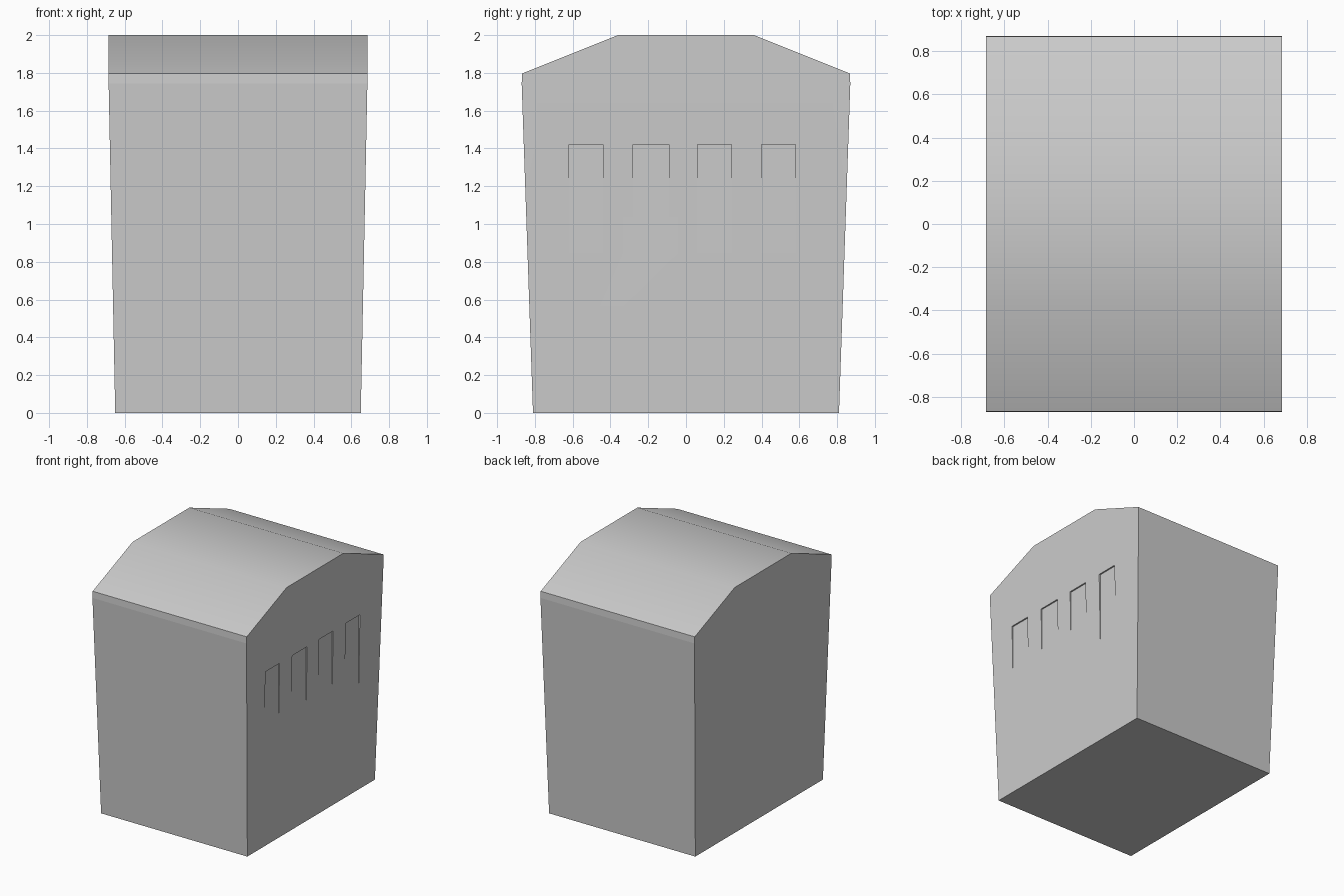
import bpy, bmesh

if "Cube" in bpy.data.objects:
    bpy.data.objects.remove(bpy.data.objects["Cube"])


def mesh_object(name, bm):
    bmesh.ops.recalc_face_normals(bm, faces=bm.faces)
    mesh = bpy.data.meshes.new(name)
    bm.to_mesh(mesh)
    bm.free()
    obj = bpy.data.objects.new(name, mesh)
    bpy.context.collection.objects.link(obj)
    return obj


# Tapered body with a faceted roof: (y, z, half width) around the end profile
half = [(0.81, 0, 0.65), (0.87, 1.745, 0.685), (0.867, 1.797, 0.685), (0.36, 2.0, 0.685)]
profile = half + [(-y, z, w) for y, z, w in reversed(half)]
bm = bmesh.new()
rings = [[bm.verts.new((s * w, y, z)) for y, z, w in profile] for s in (-1, 1)]
n = len(profile)
for i in range(n):
    j = (i + 1) % n
    bm.faces.new((rings[0][i], rings[0][j], rings[1][j], rings[1][i]))
# End walls: sloped wall below the eaves, upright gable above
for r in rings:
    bm.faces.new((r[0], r[1], r[n - 2], r[n - 1]))
    bm.faces.new(r[1:n - 1])
# Crease line under the eaves, front and back
for k in (1, n - 2):
    bm.edges.get((rings[0][k], rings[1][k])).smooth = False
body = mesh_object("body", bm)

# Four shallow upright slots that fade out down the right wall
bm = bmesh.new()
for y0, y1 in ((-0.62, -0.44), (-0.28, -0.09), (0.06, 0.24), (0.40, 0.58)):
    cube = bmesh.ops.create_cube(bm, size=1)["verts"]
    for v in cube:
        v.co.x = 0.667 if v.co.x < 0 else 0.8
        v.co.y = y0 if v.co.y < 0 else y1
        v.co.z = 0.6 if v.co.z < 0 else 1.42
slots = mesh_object("slot_cutter", bm)
slots.hide_render = True
slots.hide_set(True)

mod = body.modifiers.new("slots", "BOOLEAN")
mod.operation = "DIFFERENCE"
mod.solver = "EXACT"
mod.object = slots
bpy.context.view_layer.objects.active = body
body.select_set(True)
bpy.ops.object.modifier_apply(modifier=mod.name)
bpy.data.objects.remove(slots)

bpy.ops.object.shade_smooth_by_angle(angle=0.52)
